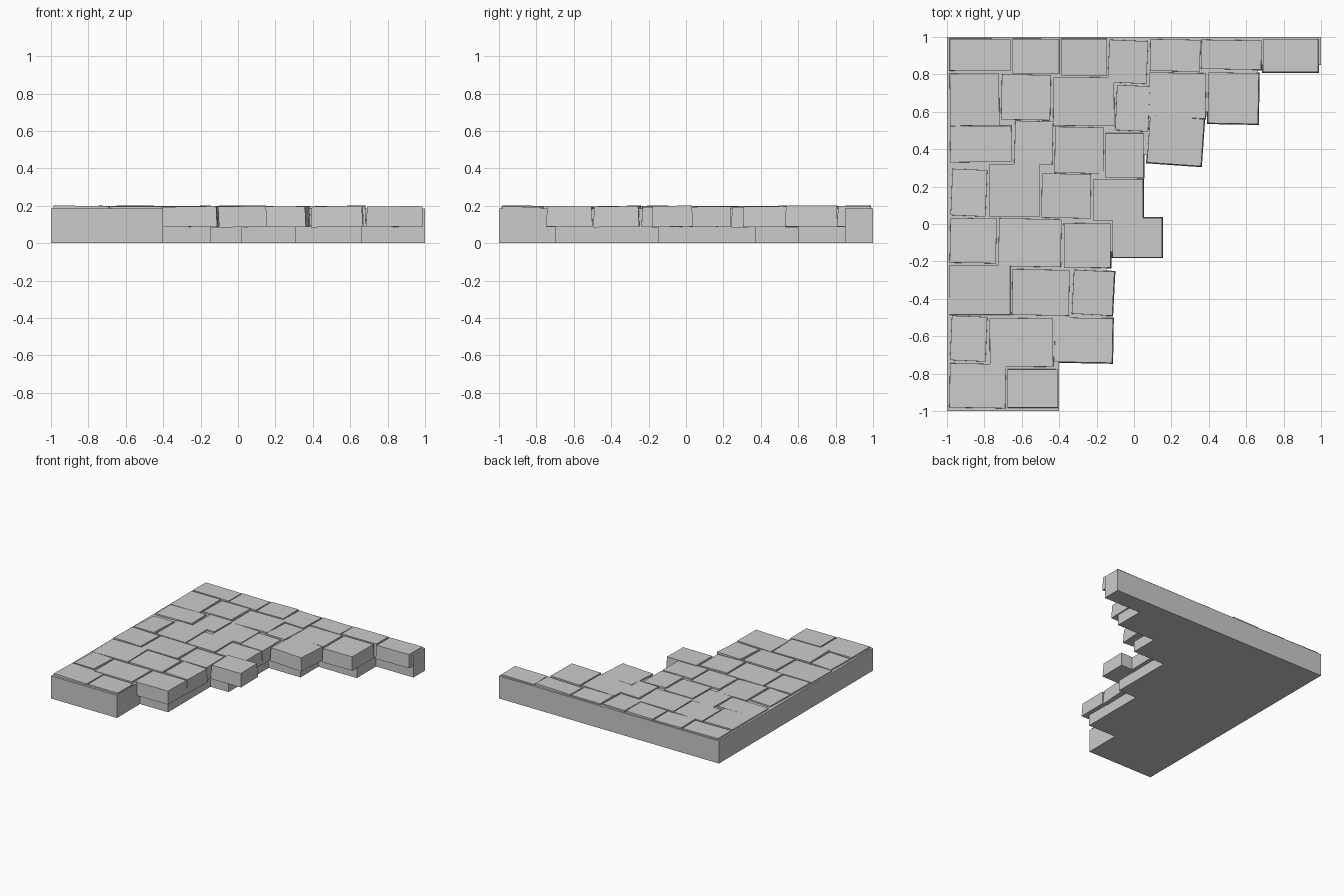
import bpy, bmesh, math, random
from mathutils import Matrix, Vector

random.seed(4)


def finish(name, bm):
    bmesh.ops.recalc_face_normals(bm, faces=bm.faces[:])
    me = bpy.data.meshes.new(name)
    bm.to_mesh(me)
    bm.free()
    ob = bpy.data.objects.new(name, me)
    bpy.context.collection.objects.link(ob)
    return ob


# stepped foundation: broken edge runs diagonally from front to back right
outline = [(-1, 1), (-1, -1), (-0.4, -1), (-0.4, -0.7), (-0.145, -0.7),
           (-0.145, -0.15), (0.02, -0.15), (0.02, 0.37), (0.31, 0.37),
           (0.31, 0.6), (0.66, 0.6), (0.66, 0.85), (1, 0.85), (1, 1)]
bm = bmesh.new()
face = bm.faces.new([bm.verts.new((x, y, 0)) for x, y in outline])
ext = bmesh.ops.extrude_face_region(bm, geom=[face], use_keep_orig=True)
bmesh.ops.translate(bm, vec=(0, 0, 0.185),
                    verts=[g for g in ext["geom"] if isinstance(g, bmesh.types.BMVert)])
finish("foundation", bm)


# one paving stone: slightly tapered, turned and tilted block
def stone(name, x0, x1, y0, y1, turn=0):
    w, d = x1 - x0, y1 - y0
    a = math.radians(turn)
    w, d = w - abs(math.sin(a)) * d * 0.8, d - abs(math.sin(a)) * w * 0.8
    tx, ty = random.uniform(-0.018, 0.018), random.uniform(-0.018, 0.018)
    top = random.uniform(0.195, 0.199)
    bm = bmesh.new()
    bmesh.ops.create_cube(bm, size=1)
    for v in bm.verts:
        up = v.co.z > 0
        inset = 0.005 if up else 0
        x = v.co.x * (w - 2 * inset)
        y = v.co.y * (d - 2 * inset)
        z = (top if up else 0.087) + x * tx + y * ty
        v.co = Vector((x, y, z))
    bm.transform(Matrix.Translation(((x0 + x1) / 2, (y0 + y1) / 2, 0))
                 @ Matrix.Rotation(a, 4, 'Z'))
    finish(name, bm)


def row(number, *stones):
    for i, s in enumerate(stones):
        stone(f"paving_stone_{number}_{i + 1}", *s)


# rows of paving, back to front: x range, y range, turn in degrees
row(1, (-.99, -.655, .815, .995), (-.655, -.395, .80, .995), (-.395, -.14, .79, .995),
    (-.145, .08, .745, .99, -2.5), (.08, .36, .81, .993, -1),
    (.355, .687, .82, .99, -1), (.685, .99, .808, .993))
row(2, (-.99, -.715, .52, .81, .5), (-.715, -.44, .55, .805, -1), (-.438, -.10, .52, .79, .5),
    (-.105, .09, .49, .748, -2.5), (.075, .39, .56, .815, -1), (.39, .672, .53, .815, -1))
row(3, (-.988, -.65, .325, .53, .5), (-.645, -.427, .31, .557, -1.5),
    (-.43, -.155, .265, .525, -1), (-.157, .055, .242, .49), (.065, .38, .305, .585, -4))
row(4, (-.985, -.78, .035, .3, -2.5), (-.777, -.5, .033, .325), (-.5, -.225, .025, .275, -1),
    (-.225, .053, .015, .242))
row(5, (-.99, -.73, -.215, .037, -1), (-.73, -.383, -.235, .035, -1),
    (-.38, -.12, -.24, .01, .5), (-.12, .155, -.183, .037))
row(6, (-.992, -.657, -.49, -.215), (-.658, -.34, -.495, -.237, -1),
    (-.337, -.1, -.495, -.24, -3))
row(7, (-.988, -.78, -.74, -.485, -2.5), (-.777, -.427, -.77, -.498, .5),
    (-.43, -.108, -.747, -.495, -1))
row(8, (-.992, -.68, -.99, -.74, -1), (-.682, -.402, -.987, -.772))
